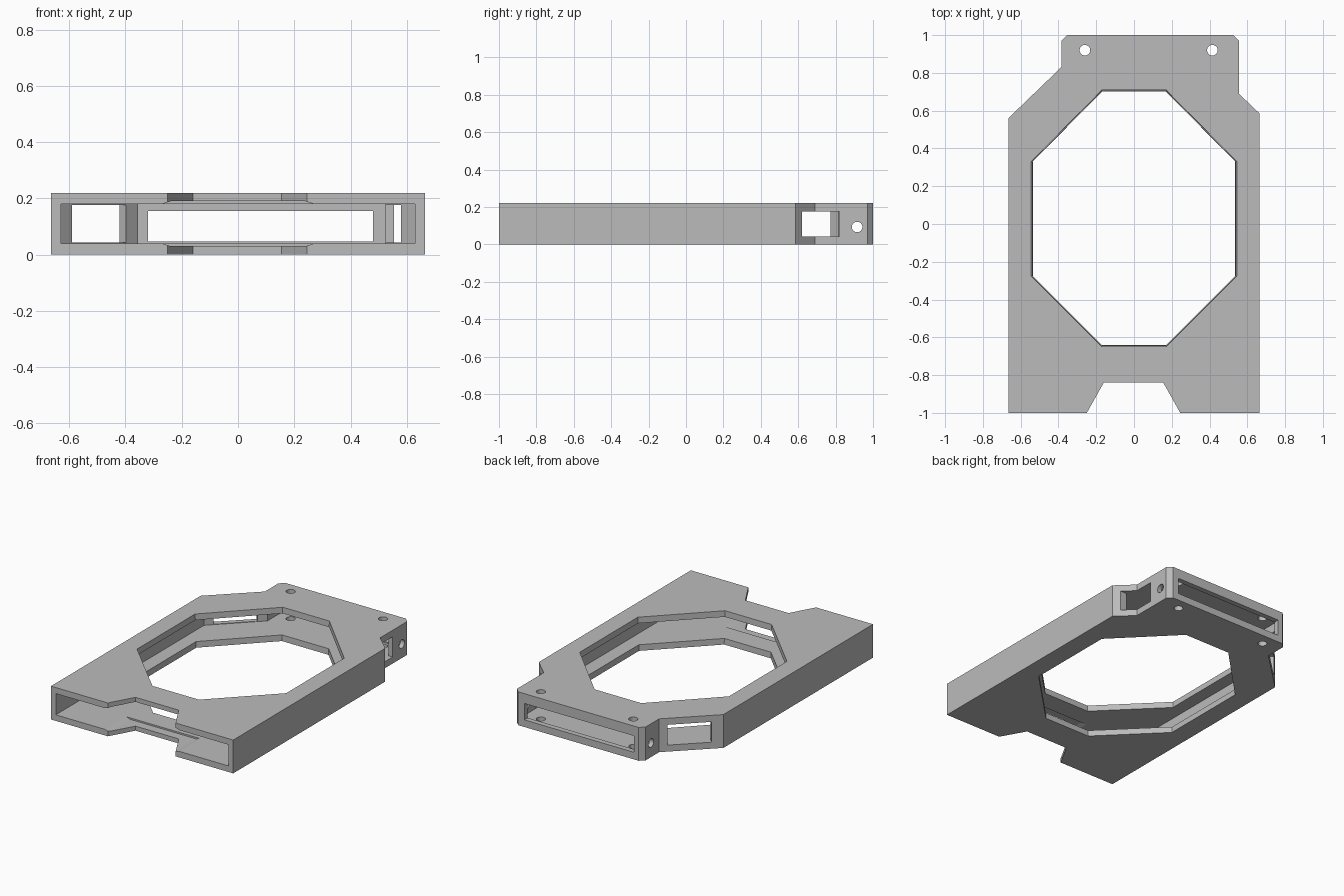
import bpy, bmesh, math
from mathutils import Matrix, Vector

cube = bpy.data.objects.get("Cube")
if cube:
    bpy.data.objects.remove(cube, do_unlink=True)

grey = bpy.data.materials.new("plain grey")
grey.use_nodes = True
color = (0.5, 0.5, 0.5, 1)
grey.diffuse_color = color
grey.node_tree.nodes["Principled BSDF"].inputs["Base Color"].default_value = color


def loft(name, lower, upper):
    """Solid between two matching rings of 3D points."""
    bm = bmesh.new()
    a = [bm.verts.new(p) for p in lower]
    b = [bm.verts.new(p) for p in upper]
    n = len(a)
    bm.faces.new(a[::-1])
    bm.faces.new(b)
    for i in range(n):
        j = (i + 1) % n
        bm.faces.new((a[i], a[j], b[j], b[i]))
    bmesh.ops.recalc_face_normals(bm, faces=bm.faces)
    mesh = bpy.data.meshes.new(name)
    bm.to_mesh(mesh)
    bm.free()
    mesh.materials.append(grey)
    obj = bpy.data.objects.new(name, mesh)
    bpy.context.collection.objects.link(obj)
    return obj


def prism(name, pts, z0, z1):
    return loft(name, [(x, y, z0) for x, y in pts], [(x, y, z1) for x, y in pts])


def block(name, x0, x1, y0, y1, z0, z1):
    return prism(name, [(x0, y0), (x1, y0), (x1, y1), (x0, y1)], z0, z1)


def rod(name, center, axis, radius, half):
    turn = Vector((0, 0, 1)).rotation_difference(Vector(axis)).to_matrix().to_4x4()
    place = Matrix.Translation(center) @ turn
    ring = [(radius * math.cos(k * math.tau / 32), radius * math.sin(k * math.tau / 32))
            for k in range(32)]
    return loft(name, [place @ Vector((x, y, -half)) for x, y in ring],
                [place @ Vector((x, y, half)) for x, y in ring])


def octagon(inset):
    half = [(0.17, 0.71 - inset), (0.545 - inset, 0.33),
            (0.545 - inset, -0.275), (0.17, -0.65 + inset)]
    return half + [(-x, y) for x, y in reversed(half)]


def carve(target, cutter):
    mod = target.modifiers.new("cut", "BOOLEAN")
    mod.operation = "DIFFERENCE"
    mod.solver = "EXACT"
    mod.object = cutter
    cutter.hide_render = True
    with bpy.context.temp_override(object=target, active_object=target):
        bpy.ops.object.modifier_apply(modifier=mod.name)
    bpy.data.objects.remove(cutter, do_unlink=True)


# Outer body with front notch and rear mounting tab
H = 0.22
frame = prism("housing_frame", [
    (-0.665, -1), (-0.25, -1), (-0.16, -0.84), (0.155, -0.84), (0.245, -1),
    (0.665, -1), (0.665, 0.585), (0.555, 0.69), (0.555, 0.97), (0.525, 1),
    (-0.355, 1), (-0.385, 0.97), (-0.385, 0.83), (-0.665, 0.56)], 0, H)

# Hollow interior, open at the front
carve(frame, prism("cavity", [
    (-0.63, -1.05), (0.63, -1.05), (0.63, 0.57), (0.525, 0.675), (0.525, 0.965),
    (-0.355, 0.965), (-0.355, 0.815), (-0.63, 0.545)], 0.04, 0.18))

# Thinner plates around the notch, with sloped ends
relief = [(-0.27, 0.04), (-0.24, 0.03), (0.24, 0.03), (0.27, 0.04),
          (0.27, 0.18), (0.24, 0.19), (-0.24, 0.19), (-0.27, 0.18)]
carve(frame, loft("notch_relief", [(x, -1.05, z) for x, z in relief],
                  [(x, -0.78, z) for x, z in relief]))

# Slightly tapered octagonal opening
carve(frame, loft("center_opening", [(x, y, -0.02) for x, y in octagon(0.01)],
                  [(x, y, H + 0.02) for x, y in octagon(0)]))

# Rear slot, corner window and diagonal window
carve(frame, block("rear_slot", -0.32, 0.48, 0.9, 1.05, 0.047, 0.155))
carve(frame, block("corner_window", 0.5, 0.7, 0.62, 0.82, 0.043, 0.177))
d = 0.06
carve(frame, prism("diagonal_window", [
    (-0.615 - d, 0.61 + d), (-0.615 + d, 0.61 - d),
    (-0.42 + d, 0.795 - d), (-0.42 - d, 0.795 + d)], 0.043, 0.177))

# Screw holes through the plates and the tab sides
for x in (-0.26, 0.415):
    carve(frame, rod("plate_hole", (x, 0.92, H / 2), (0, 0, 1), 0.028, 0.2))
for x in (-0.37, 0.54):
    carve(frame, rod("side_hole", (x, 0.915, 0.093), (1, 0, 0), 0.028, 0.05))
